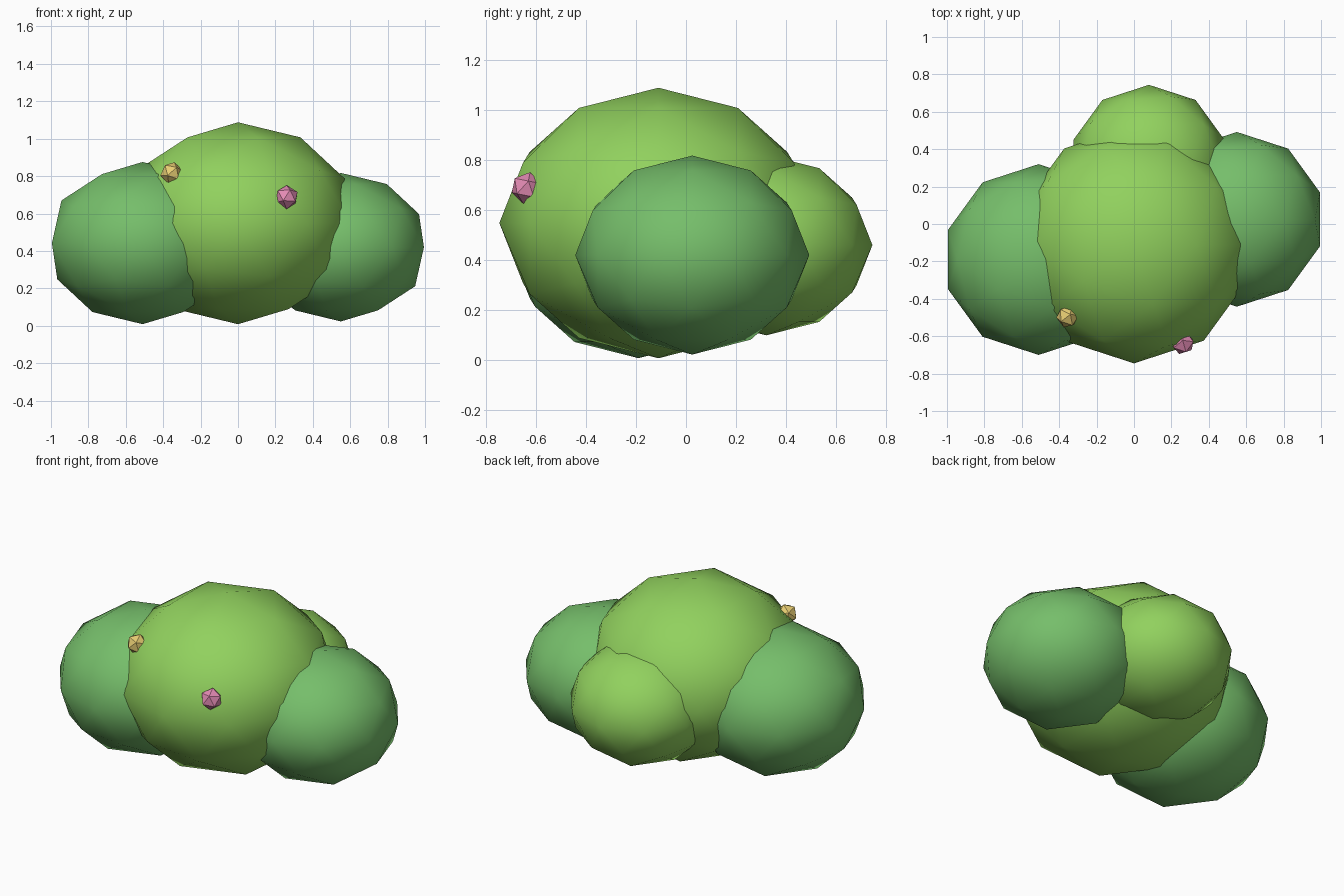
import bpy
import math

cube = bpy.data.objects.get("Cube")
if cube:
    bpy.data.objects.remove(cube, do_unlink=True)


def make_material(name, rgb):
    mat = bpy.data.materials.new(name)
    mat.use_nodes = True
    colour = (*rgb, 1.0)
    mat.diffuse_color = colour
    bsdf = next(n for n in mat.node_tree.nodes if n.type == 'BSDF_PRINCIPLED')
    bsdf.inputs["Base Color"].default_value = colour
    bsdf.inputs["Roughness"].default_value = 0.9
    return mat


light_leaf = make_material("light leaf green", (0.285, 0.64, 0.112))
deep_leaf = make_material("deep leaf green", (0.18, 0.515, 0.145))
yellow = make_material("blossom yellow", (0.80, 0.61, 0.17))
pink = make_material("blossom pink", (0.78, 0.26, 0.46))


def ball(name, centre, radius, mat, detail, squash=1.0, tilt=(0, 0, 0)):
    bpy.ops.mesh.primitive_ico_sphere_add(
        subdivisions=detail, radius=radius, location=centre, rotation=tilt)
    obj = bpy.context.object
    obj.name = name
    obj.scale.z = squash
    obj.data.materials.append(mat)
    # Leaf clumps blend smoothly, the small blossoms keep their facets
    bpy.ops.object.shade_smooth_by_angle(angle=math.radians(30))
    return obj


# Leaf clumps, slightly flattened
SQUASH = 0.85
ball("main_clump", (0, -0.11, 0.548), 0.635, light_leaf, 2, SQUASH)
ball("right_clump", (-0.51, -0.19, 0.442), 0.51, deep_leaf, 2, SQUASH)
ball("left_clump", (0.55, 0.025, 0.42), 0.467, deep_leaf, 2, SQUASH)
ball("back_clump", (0.08, 0.32, 0.46), 0.424, light_leaf, 2, SQUASH)

# Small blossoms half sunk into the leaves
ball("yellow_blossom", (-0.355, -0.495, 0.815), 0.062, yellow, 1, tilt=(-0.2, 0.25, 0))
ball("pink_blossom", (0.26, -0.635, 0.687), 0.065, pink, 1, tilt=(-0.2, 0, 0))
